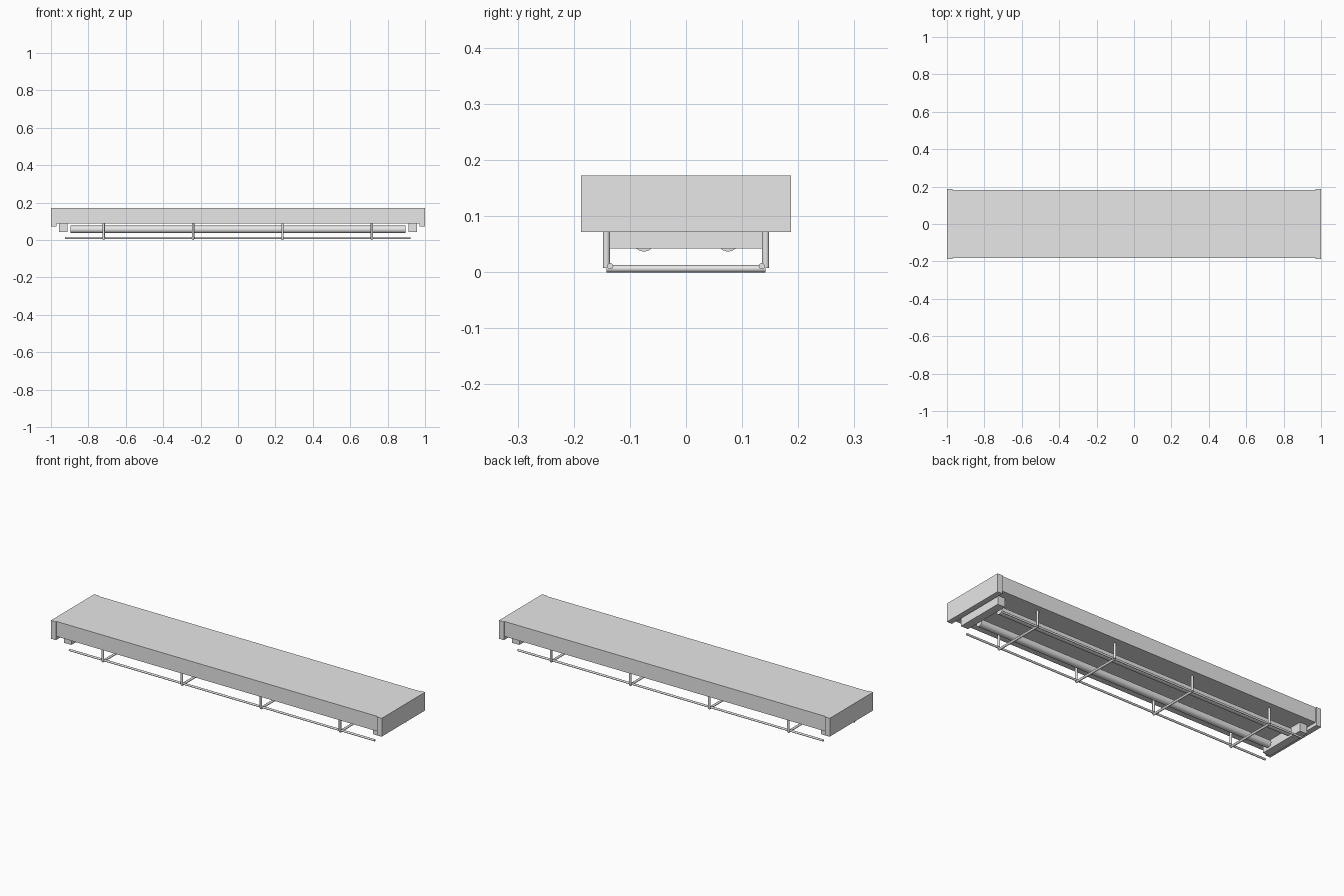
import bpy
import math
from mathutils import Vector

old = bpy.data.objects.get("Cube")
if old:
    bpy.data.objects.remove(old, do_unlink=True)

grey = bpy.data.materials.new("light_grey")
grey.use_nodes = True
grey.diffuse_color = (0.8, 0.8, 0.8, 1)
grey.node_tree.nodes["Principled BSDF"].inputs["Base Color"].default_value = (0.8, 0.8, 0.8, 1)


def box(name, low, high):
    """Box between two corners."""
    low, high = Vector(low), Vector(high)
    bpy.ops.mesh.primitive_cube_add(size=1, location=(low + high) / 2)
    obj = bpy.context.object
    obj.name = name
    obj.scale = high - low
    bpy.ops.object.transform_apply(location=False, rotation=False, scale=True)
    obj.data.materials.append(grey)
    return obj


def rod(name, start, end, radius, sides):
    """Round bar between two points, smooth along its length."""
    start, end = Vector(start), Vector(end)
    axis = end - start
    bpy.ops.mesh.primitive_cylinder_add(
        vertices=sides, radius=radius, depth=axis.length, location=(start + end) / 2,
        rotation=axis.to_track_quat("Z", "Y").to_euler())
    obj = bpy.context.object
    obj.name = name
    obj.data.materials.append(grey)
    bpy.ops.object.shade_smooth_by_angle(angle=math.radians(50))
    return obj


# Long housing
box("housing", (-0.97, -0.181, 0.09), (0.97, 0.181, 0.172))

# End caps and lamp sockets
for side, label in ((1, "left"), (-1, "right")):
    box(f"{label}_end_cap", (min(side, side * 0.97), -0.187, 0.072),
        (max(side, side * 0.97), 0.187, 0.172))
    inner, outer = sorted((side * 0.912, side * 0.956))
    box(f"{label}_socket", (inner, -0.136, 0.042), (outer, 0.136, 0.09))

# Lamp tubes and the long guard wires
for side, label in ((-1, "front"), (1, "back")):
    rod(f"{label}_tube", (-0.895, side * 0.075, 0.057), (0.895, side * 0.075, 0.057), 0.02, 24)
    rod(f"{label}_guard_wire", (-0.925, side * 0.135, 0.011), (0.922, side * 0.135, 0.011), 0.0055, 12)

# Guard hangers: a cross bar with a post at each end
for i in range(4):
    x = -0.718 + i * 0.478
    rod(f"cross_bar_{i + 1}", (x, -0.142, 0.0063), (x, 0.142, 0.0063), 0.0063, 12)
    for side, label in ((-1, "front"), (1, "back")):
        rod(f"{label}_post_{i + 1}", (x, side * 0.142, 0.008), (x, side * 0.142, 0.092), 0.0063, 12)
